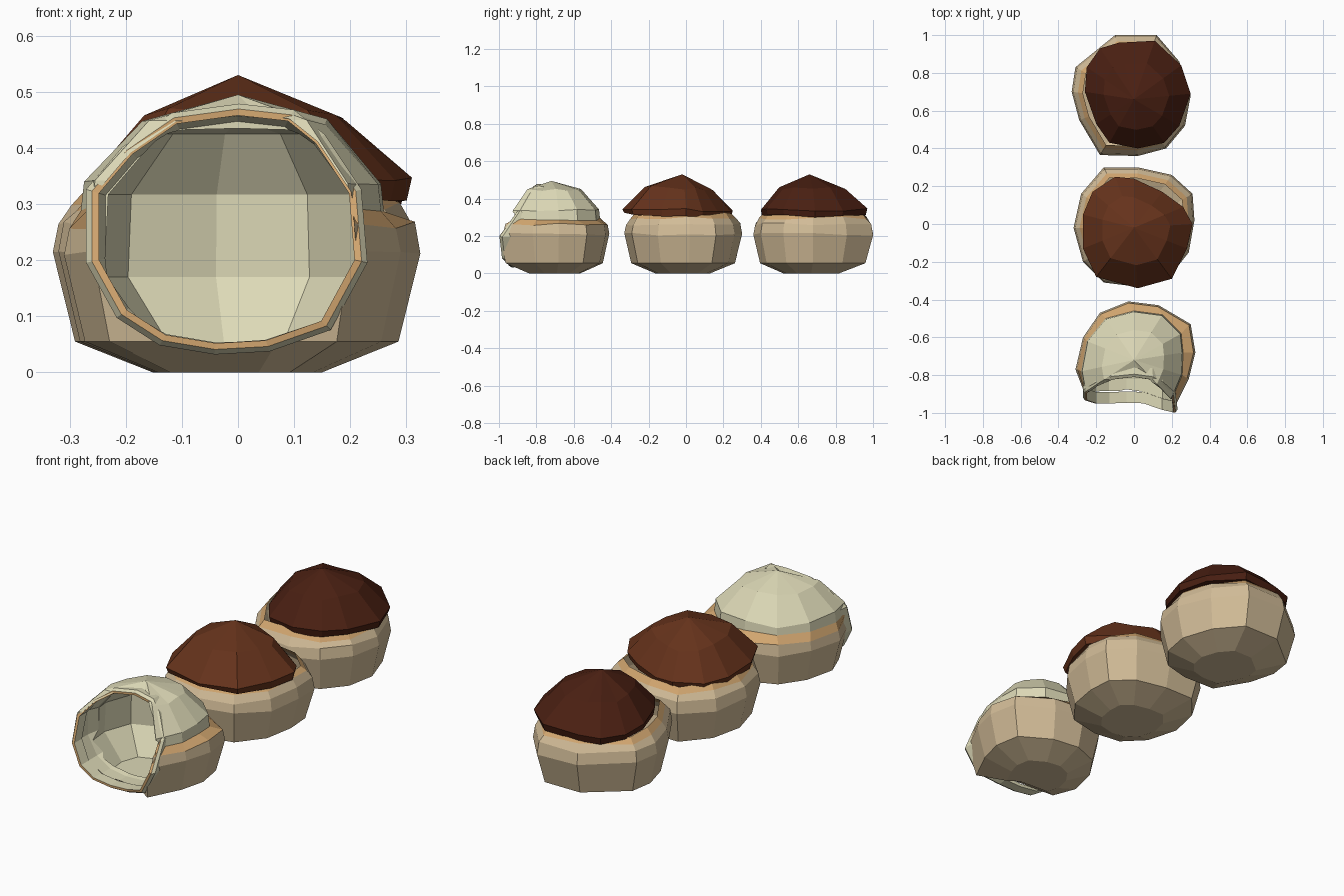
import bpy, bmesh, random

if "Cube" in bpy.data.objects:
    bpy.data.objects.remove(bpy.data.objects["Cube"])

rng = random.Random(4)


def material(name, rgb):
    m = bpy.data.materials.new(name)
    m.diffuse_color = (*rgb, 1)
    m.use_nodes = True
    m.node_tree.nodes["Principled BSDF"].inputs["Base Color"].default_value = m.diffuse_color
    return m


BEIGE = material("beige_shell", (0.64, 0.50, 0.31))
TAN = material("tan_edge", (0.64, 0.38, 0.16))
CREAM = material("cream_flesh", (0.72, 0.69, 0.47))
RUST = material("rust_cap", (0.13, 0.032, 0.011))
DARK = material("dark_cap", (0.068, 0.014, 0.006))


def loft(name, loops, mats, slots, apex=None, ring=False, base=True, top=True):
    """Skin a stack of equal loops; slots gives the material of each band."""
    bm = bmesh.new()
    rows = [[bm.verts.new(p) for p in loop] for loop in loops]
    n = len(rows[0])
    pairs = list(zip(rows, rows[1:]))
    if ring:
        pairs.append((rows[-1], rows[0]))
    for k, (a, b) in enumerate(pairs):
        for i in range(n):
            j = (i + 1) % n
            bm.faces.new((a[i], a[j], b[j], b[i])).material_index = slots[k]
    if base and not ring:
        bm.faces.new(rows[0][::-1]).material_index = slots[0]
    if apex:
        tip = bm.verts.new(apex)
        for i in range(n):
            bm.faces.new((rows[-1][i], rows[-1][(i + 1) % n], tip)).material_index = slots[-1]
    elif top and not ring:
        bm.faces.new(rows[-1]).material_index = slots[-1]
    bmesh.ops.recalc_face_normals(bm, faces=bm.faces)
    me = bpy.data.meshes.new(name)
    bm.to_mesh(me)
    bm.free()
    for m in mats:
        me.materials.append(m)
    ob = bpy.data.objects.new(name, me)
    bpy.context.collection.objects.link(ob)
    return ob


def rings(outline, cy, levels, tilt=0.0):
    """Scaled copies of a plan outline at several heights, slightly uneven."""
    out = []
    for z, s in levels:
        wob = 0.008 if z > 0.1 else 0
        out.append([(x * s, cy + (y - cy) * s,
                     z + tilt * (y - cy) + rng.uniform(-wob, wob)) for x, y in outline])
    return out


BODY = [(0, .46), (.055, .88), (.21, 1), (.262, .97), (.295, .9), (.32, .82)]
CAP = [(.31, .85), (.308, .97), (.34, 1), (.455, .62)]


def body(name, outline, cy):
    return loft(name, rings(outline, cy, BODY), [BEIGE, TAN], [0, 0, 0, 0, 1], top=False)


def cap(name, outline, cy, mat, tilt=0.0):
    return loft(name, rings(outline, cy, CAP, tilt), [mat], [0] * 3, (0, cy, .53), base=False)


# Middle nut
body("middle_shell", [(-.32, -.02), (-.28, .16), (-.16, .3), (.02, .3), (.2, .26), (.31, .16),
                      (.32, .02), (.29, -.15), (.18, -.29), (0, -.33), (-.16, -.31), (-.27, -.2)], -.02)
cap("middle_cap", [(-.27, .05), (-.22, .17), (-.1, .25), (0, .24), (.15, .17), (.26, .09), (.31, 0),
                   (.28, -.13), (.2, -.29), (.02, -.34), (-.2, -.28), (-.27, -.13)], -.02, RUST, -.03)

# Back nut
body("back_shell", [(-.33, .7), (-.31, .83), (-.1, 1), (.12, 1), (.24, .86), (.3, .68), (.27, .52),
                    (.17, .4), (.02, .36), (-.18, .365), (-.29, .55)], .66)
cap("back_cap", [(-.26, .7), (-.25, .83), (-.18, .93), (-.08, .96), (.11, .97), (.25, .84), (.3, .69),
                 (.24, .52), (.16, .43), (.02, .4), (-.13, .43), (-.2, .53)], .66, DARK)

# Front nut: shell and peeled top in one skin
SHELL = [(-.31, -.77), (-.26, -.9), (.08, -.92), (.2, -1), (.29, -.82), (.325, -.68),
         (.3, -.53), (.13, -.43), (-.03, -.41), (-.18, -.47), (-.27, -.6)]
PEELED = [(-.28, -.78), (-.26, -.89), (.08, -.88), (.2, -.93), (.255, -.8), (.26, -.68),
          (.25, -.58), (.15, -.48), (0, -.46), (-.15, -.5), (-.25, -.62)]
front = loft("front_shell",
             rings(SHELL, -.7, BODY[:4])
             + rings(PEELED, -.72, [(.29, 1), (.335, .98), (.445, .61)]),
             [BEIGE, TAN, CREAM], [0, 0, 0, 1, 2, 2], (0, -.72, .495))

# Mouth outline
MOUTH = [(-.04, .05), (.05, .055), (.15, .09), (.21, .2), (.2, .32), (.14, .41), (.09, .45), (0, .46),
         (-.11, .445), (-.19, .39), (-.25, .32), (-.25, .2), (-.2, .11), (-.13, .065)]


def mouth(s, y=None, dy=0):
    pts = []
    for x, z in MOUTH:
        bulge = 2.3 if z < .25 else 1.3
        yy = y if y is not None else (-.81 - .33 * (.46 - z) - bulge * max(x, 0) ** 2
                                      - .6 * min(x, 0) ** 2 + dy)
        pts.append((-.02 + (x + .02) * s, max(yy, -1), .25 + (z - .25) * s))
    return pts


# Hollow: a mouth tunnel, then a faceted chamber inside the shell
CHAMBER = [(-.235, -.84), (0, -.86), (.21, -.84), (.235, -.7), (.13, -.535), (-.04, -.5), (-.2, -.56), (-.25, -.7)]
tunnel = loft("tunnel_cutter", [[(x, -1.1, z) for x, _, z in mouth(1.01)], mouth(1.01, -.82), mouth(.94, -.76)],
              [BEIGE, TAN, CREAM], [2] * 2)
chamber = loft("chamber_cutter",
               [[(x * s, -.7 + (y + .7) * s, z) for x, y in CHAMBER]
                for z, s in [(.045, .6), (.17, .98), (.317, .95), (.425, .58)]],
               [BEIGE, TAN, CREAM], [2] * 3, (0, -.71, .45))
for cutter in (tunnel, chamber):
    for v in cutter.data.vertices:
        v.co.y = -1.1 if v.co.y == -1 else v.co.y
    cutter.hide_render = True
    mod = front.modifiers.new("hollow", 'BOOLEAN')
    mod.operation = 'DIFFERENCE'
    mod.solver = 'EXACT'
    mod.material_mode = 'TRANSFER'
    mod.object = cutter
    bpy.context.view_layer.objects.active = front
    bpy.ops.object.modifier_apply(modifier=mod.name)
    bpy.data.objects.remove(cutter)

# Tan lip around the mouth with a cream sleeve behind
loft("mouth_lip", [mouth(.99), mouth(1.045), mouth(1.09, dy=.015), mouth(1.07, dy=.06), mouth(.99, dy=.06)],
     [TAN, CREAM], [0, 1, 1, 1, 1], ring=True)
